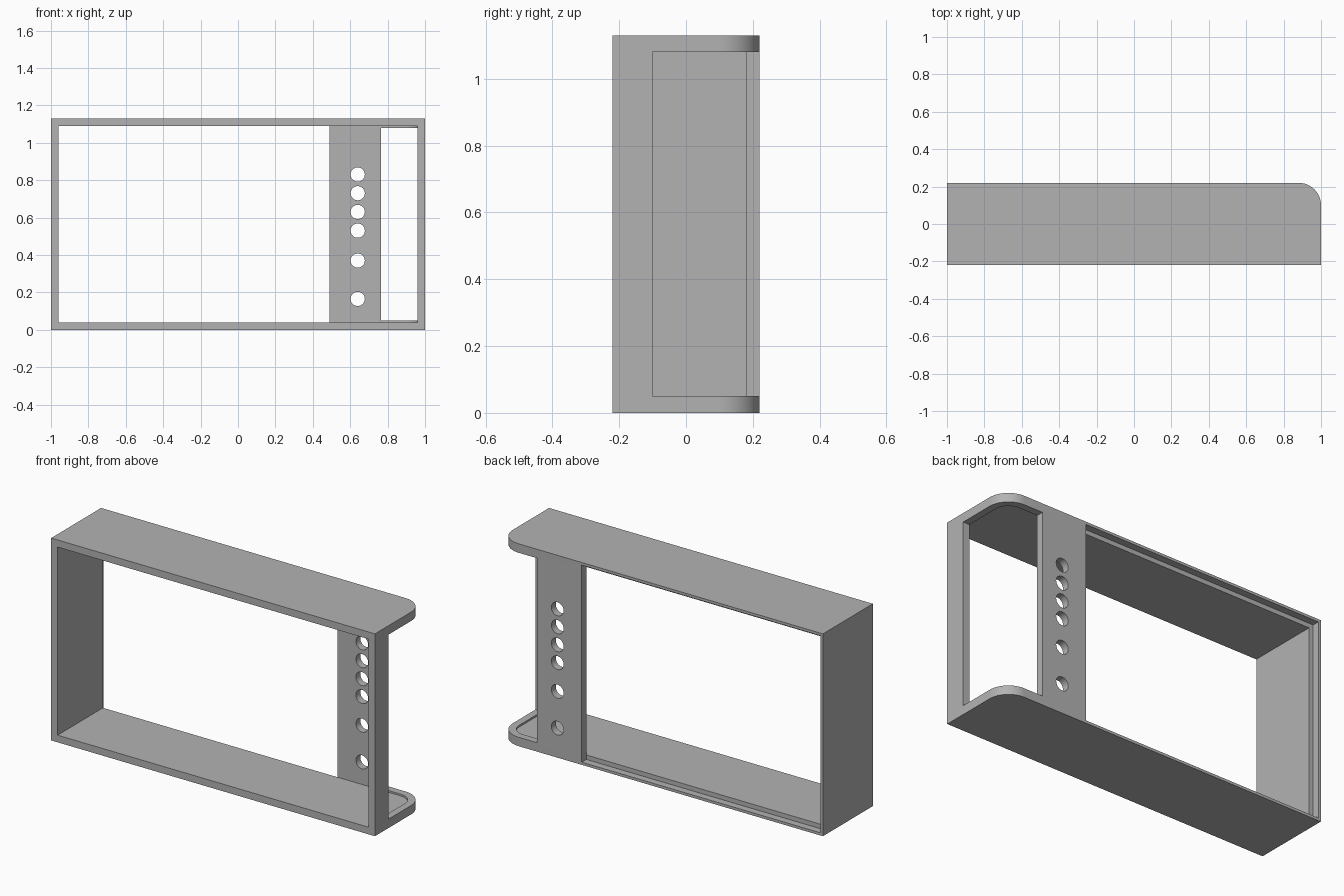
import bpy, bmesh
from math import sin, cos, pi

cube = bpy.data.objects.get("Cube")
if cube:
    bpy.data.objects.remove(cube, do_unlink=True)

W, D, H = 1.0, 0.22, 1.13        # half width, half depth, height
WALL, RADIUS = 0.04, 0.12
LIP = 0.015                      # rim left outside the rear panel seat
STRIP_L, STRIP_R = 0.49, 0.765   # rear control strip

grey = bpy.data.materials.new("plain grey")
grey.use_nodes = True
grey.diffuse_color = (0.45, 0.45, 0.45, 1)
grey.node_tree.nodes["Principled BSDF"].inputs["Base Color"].default_value = (0.45, 0.45, 0.45, 1)


def prism(name, outline, z0, z1):
    """Extrude an outline in plan upward from z0 to z1."""
    bm = bmesh.new()
    face = bm.faces.new([bm.verts.new((x, y, z0)) for x, y in outline])
    top = bmesh.ops.extrude_face_region(bm, geom=[face])["geom"]
    moved = [v for v in top if isinstance(v, bmesh.types.BMVert)]
    bmesh.ops.translate(bm, verts=moved, vec=(0, 0, z1 - z0))
    bmesh.ops.recalc_face_normals(bm, faces=bm.faces)
    mesh = bpy.data.meshes.new(name)
    bm.to_mesh(mesh)
    bm.free()
    ob = bpy.data.objects.new(name, mesh)
    bpy.context.collection.objects.link(ob)
    return ob


def box(name, x0, x1, y0, y1, z0, z1):
    return prism(name, [(x0, y0), (x1, y0), (x1, y1), (x0, y1)], z0, z1)


def rounded_plan(x0, x1, y0, y1, r, steps=16):
    """Rectangle with only its rear left corner rounded."""
    arc = [(x1 - r + r * cos(i * pi / 2 / steps), y1 - r + r * sin(i * pi / 2 / steps))
           for i in range(steps + 1)]
    return [(x0, y0), (x1, y0)] + arc + [(x0, y1)]


def rod(name, x, z, r, y0, y1):
    """Cylinder along y, used to drill a hole."""
    ob = prism(name, [(r * cos(i * pi / 16), r * sin(i * pi / 16)) for i in range(32)], y0, y1)
    for v in ob.data.vertices:
        a, b, c = v.co
        v.co = (x + a, c, z - b)
    return ob


# Outer shell
frame = prism("display_frame", rounded_plan(-W, W, -D, D, RADIUS), 0, H)
frame.data.materials.append(grey)

cutters = [
    # Main cavity, open at the front
    prism("cavity_cutter", rounded_plan(-W + WALL, W - WALL, -D - 0.1, D - WALL, RADIUS - WALL),
          WALL, H - WALL),
    # Stepped seat for a panel in the rear opening
    box("panel_seat_cutter", -W + LIP, STRIP_L, D - WALL, D + 0.1, LIP, H - LIP),
    # Window wrapping the rounded rear corner
    box("corner_window_cutter", STRIP_R, W + 0.1, -0.10, D + 0.1, 0.05, H - 0.05),
]
# Row of button holes through the rear strip
for z in (0.165, 0.37, 0.53, 0.63, 0.73, 0.83):
    cutters.append(rod("button_hole_cutter", 0.64, z, 0.038, D - 0.1, D + 0.1))

for cutter in cutters:
    cutter.hide_render = True
    mod = frame.modifiers.new(cutter.name, "BOOLEAN")
    mod.operation = "DIFFERENCE"
    mod.solver = "EXACT"
    mod.object = cutter

# Bake the cuts and drop the cutters
bpy.context.view_layer.update()
graph = bpy.context.evaluated_depsgraph_get()
result = bpy.data.meshes.new_from_object(frame.evaluated_get(graph))
frame.modifiers.clear()
frame.data = result
frame.data.materials.clear()
frame.data.materials.append(grey)
for cutter in cutters:
    bpy.data.objects.remove(cutter, do_unlink=True)

# Smooth the rounded corner and holes, keep the edges crisp
bpy.ops.object.select_all(action="DESELECT")
frame.select_set(True)
bpy.context.view_layer.objects.active = frame
bpy.ops.object.shade_smooth_by_angle(angle=pi / 6)
